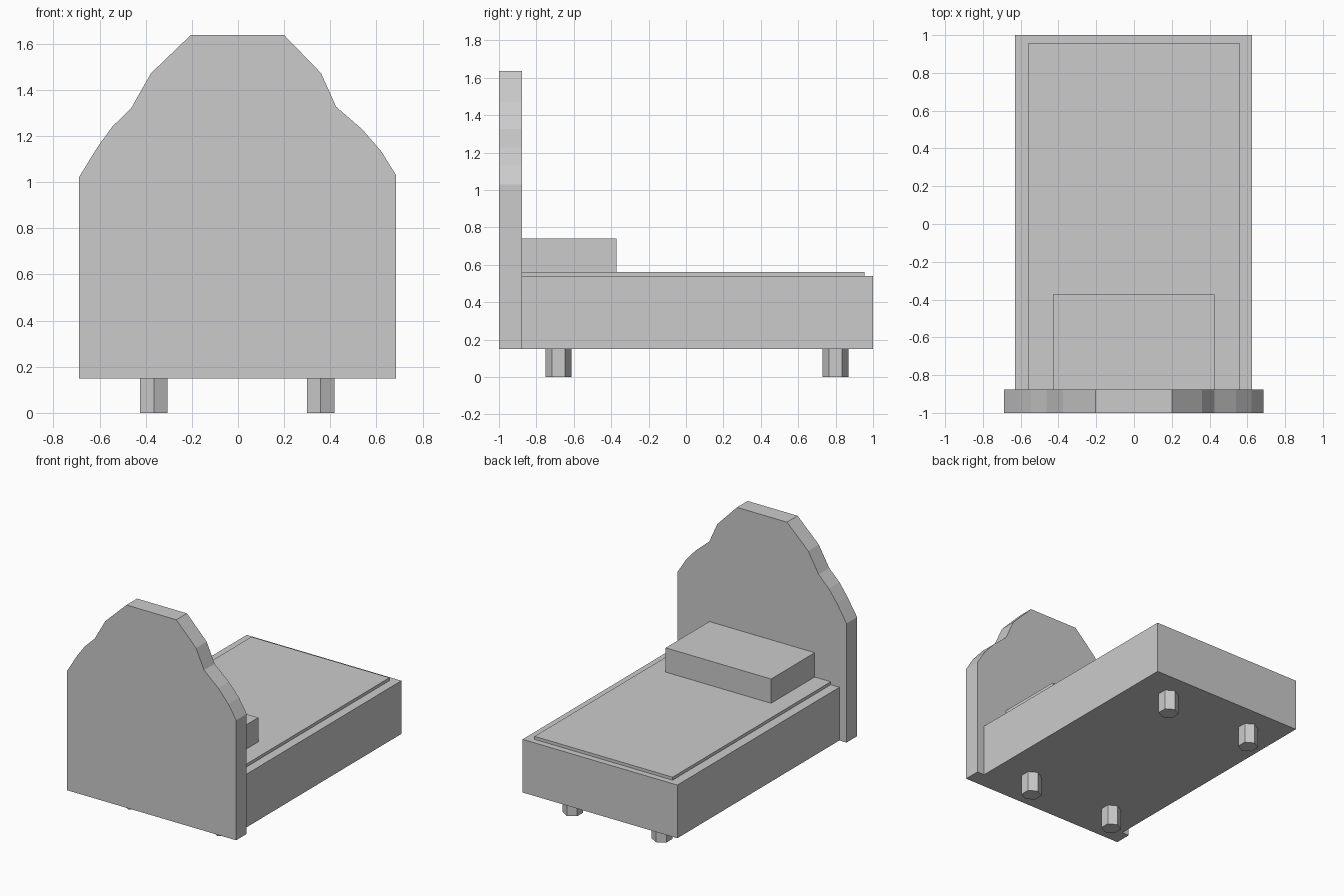
import bpy, bmesh, math
from mathutils import Vector

if "Cube" in bpy.data.objects:
    bpy.data.objects.remove(bpy.data.objects["Cube"])


def prism(name, outline, direction):
    """Extrude a closed 3D outline along a direction into a solid."""
    bm = bmesh.new()
    face = bm.faces.new([bm.verts.new(p) for p in outline])
    ext = bmesh.ops.extrude_face_region(bm, geom=[face], use_keep_orig=True)
    verts = [g for g in ext["geom"] if isinstance(g, bmesh.types.BMVert)]
    bmesh.ops.translate(bm, verts=verts, vec=Vector(direction))
    bmesh.ops.recalc_face_normals(bm, faces=bm.faces)
    mesh = bpy.data.meshes.new(name)
    bm.to_mesh(mesh)
    bm.free()
    obj = bpy.data.objects.new(name, mesh)
    bpy.context.collection.objects.link(obj)
    return obj


def box(name, x0, x1, y0, y1, z0, z1):
    outline = [(x0, y0, z0), (x1, y0, z0), (x1, y1, z0), (x0, y1, z0)]
    return prism(name, outline, (0, 0, z1 - z0))


BOARD_Y = -0.877  # inner face of the headboard

# Headboard with a hand-cut, slightly uneven curved crest
crest = [(-0.688, 0.15), (-0.688, 1.023), (-0.61, 1.15), (-0.545, 1.24),
         (-0.462, 1.322), (-0.377, 1.472), (-0.205, 1.637), (0.2, 1.637),
         (0.36, 1.472), (0.425, 1.327), (0.54, 1.227), (0.622, 1.132),
         (0.685, 1.03), (0.685, 0.15)]
prism("headboard", [(x, -1, z) for x, z in crest], (0, BOARD_Y + 1, 0))

# Bed base, mattress and pillow
box("bed_base", -0.63, 0.625, BOARD_Y, 1.0, 0.15, 0.54)
box("mattress", -0.56, 0.56, BOARD_Y, 0.955, 0.54, 0.562)
box("pillow", -0.43, 0.425, BOARD_Y, -0.372, 0.562, 0.74)

# Four six-sided legs, points facing front and back
for end, cy in (("front", -0.682), ("back", 0.8)):
    for side, cx in (("left", -0.365), ("right", 0.358)):
        ring = [(cx + 0.069 * math.sin(i * math.tau / 6),
                 cy + 0.069 * math.cos(i * math.tau / 6), 0) for i in range(6)]
        prism(f"{end}_{side}_leg", ring, (0, 0, 0.15))
